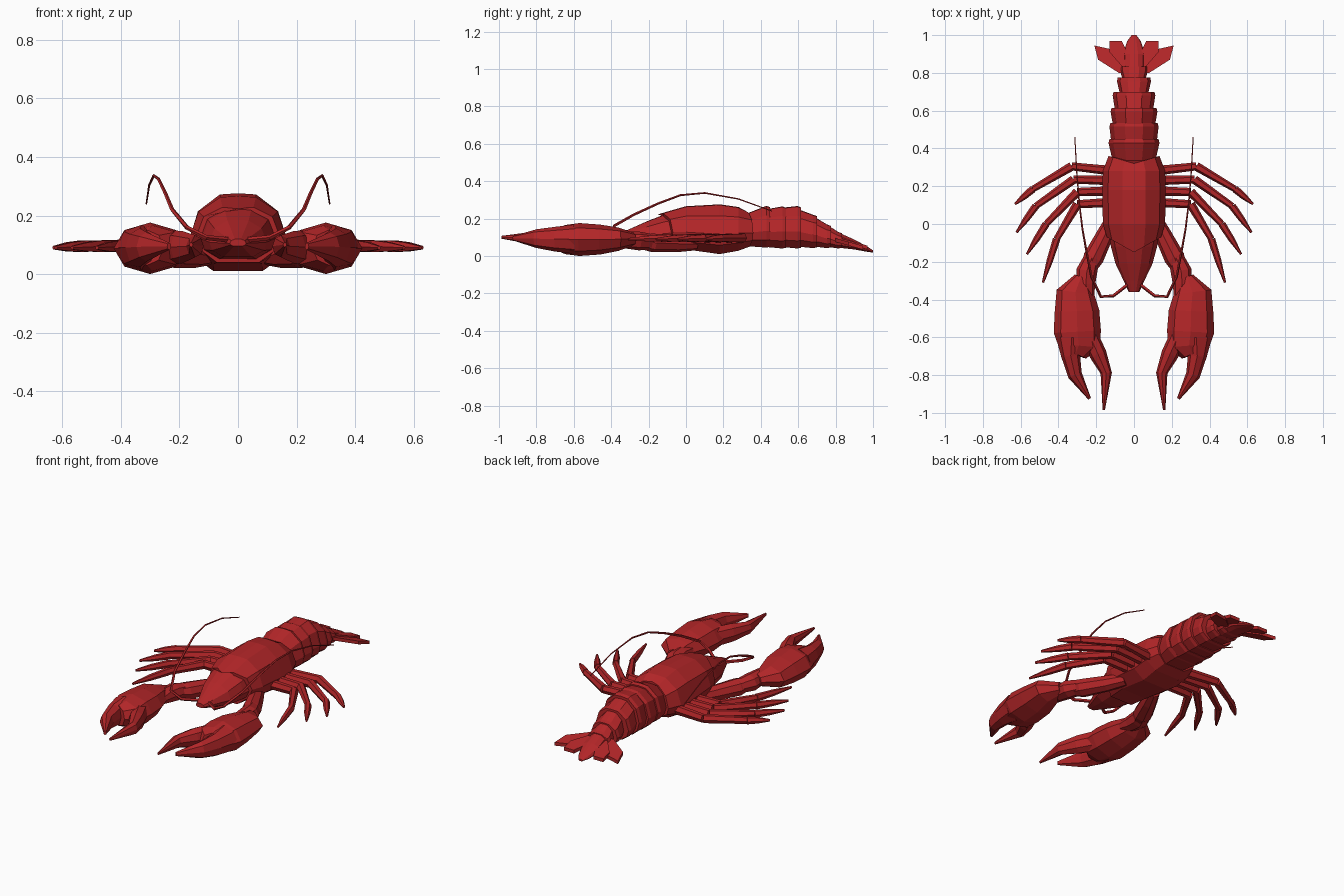
import bpy, bmesh, math
from mathutils import Vector

red = bpy.data.materials.new("shell_red")
red.diffuse_color = (0.45, 0.019, 0.021, 1)


def finish(name, bm, mirror=False):
    bmesh.ops.recalc_face_normals(bm, faces=bm.faces)
    me = bpy.data.meshes.new(name)
    bm.to_mesh(me)
    bm.free()
    ob = bpy.data.objects.new(name, me)
    bpy.context.collection.objects.link(ob)
    me.materials.append(red)
    if mirror:
        ob.modifiers.new("Mirror", 'MIRROR')
    return ob


def loft(name, rings, mirror=False):
    """Skin a list of rings and cap both ends."""
    bm = bmesh.new()
    vs = [[bm.verts.new(p) for p in r] for r in rings]
    n = len(vs[0])
    for a, b in zip(vs, vs[1:]):
        for i in range(n):
            j = (i + 1) % n
            bm.faces.new((a[i], a[j], b[j], b[i]))
    bm.faces.new(vs[0])
    bm.faces.new(vs[-1])
    return finish(name, bm, mirror)


# Half cross-section of the body: width fraction, height fraction
HALF = [(0, 1), (.37, .985), (.82, .77), (1, .4), (.9, .18), (.5, 0)]


def body_ring(y, w, top, bot, lean=0, drop=0):
    pts = HALF + [(-x, z) for x, z in reversed(HALF[1:])]
    return [(x * w, y - lean * (1 - abs(x)), bot + z * (top - bot) - drop * (1 - abs(x)))
            for x, z in pts]


def limb(name, path, sides=6, mirror=True):
    """Tapered tube; path rows are x, y, z, half width, half height."""
    c = [Vector(p[:3]) for p in path]
    rings = []
    for i, p in enumerate(path):
        t = (c[min(i + 1, len(c) - 1)] - c[max(i - 1, 0)]).normalized()
        side = t.cross(Vector((0, 0, 1))).normalized()
        up = side.cross(t)
        rings.append([c[i] + side * p[3] * math.cos(a) + up * p[4] * math.sin(a)
                      for a in (math.tau * k / sides for k in range(sides))])
    return loft(name, rings, mirror)


# Carapace and pointed head
loft("carapace", [body_ring(*r) for r in (
    (.36, .135, .235, .05, .04), (.28, .165, .262, .028), (.18, .167, .276, .01),
    (0, .165, .266, .035), (-.07, .143, .245, .05, .08, .022))])
loft("head", [body_ring(*r) for r in (
    (-.04, .135, .24, .05), (-.12, .122, .22, .052), (-.21, .098, .185, .058),
    (-.30, .055, .145, .08), (-.36, .028, .12, .095))])

# Overlapping tail segments: y0, y1, w0, w1, top0, top1, bottom
SEGS = [(.32, .45, .11, .135, .225, .265, .045),
        (.43, .535, .12, .13, .25, .262, .04),
        (.515, .615, .11, .124, .258, .264, .04),
        (.60, .70, .10, .113, .25, .217, .042),
        (.69, .775, .075, .09, .207, .165, .042),
        (.765, .835, .06, .075, .16, .125, .04)]
for i, (y0, y1, w0, w1, t0, t1, b) in enumerate(SEGS):
    loft(f"tail_segment_{i + 1}", [body_ring(y0, w0, t0, b + .008),
                                   body_ring(y1 - .02, w1, t1 + .003, b),
                                   body_ring(y1, w1 * .96, t1 - .004, b + .004)])
loft("tail_end", [body_ring(*r) for r in (
    (.81, .055, .128, .045), (.90, .06, .088, .035), (.97, .035, .05, .022),
    (1.0, .012, .03, .018))])


# Tail fan plates, sloping down to the back
def fan(name, outline, z_off):
    rings = []
    for dz in (-.01, .01):
        rings.append([(x, y, .085 - (y - .8) * .28 + z_off + dz) for x, y in outline])
    loft(name, rings, True)


fan("outer_fan", [(.04, .80), (.08, .80), (.19, .87), (.21, .945), (.12, .925), (.05, .86)], 0)
fan("inner_fan", [(.03, .82), (.06, .83), (.13, .91), (.13, .97), (.065, .97), (.04, .92)], .008)

# Walking legs: hip, knee, ankle and tip in plan
LEGS = [((.10, .28), (.33, .305), (.535, .185), (.63, .105)),
        ((.10, .23), (.32, .235), (.52, .095), (.622, -.045)),
        ((.10, .175), (.30, .17), (.465, 0), (.567, -.16)),
        ((.10, .115), (.30, .105), (.41, -.08), (.482, -.31))]
for i, (a, b, c, d) in enumerate(LEGS):
    limb(f"leg_{i + 1}_upper", [(*a, .092, .026, .03), (*b, .097, .021, .025)])
    limb(f"leg_{i + 1}_middle", [(*b, .097, .024, .026), (*c, .095, .017, .021)])
    m = [(c[k] + d[k]) / 2 for k in (0, 1)]
    limb(f"leg_{i + 1}_tip", [(*c, .095, .02, .023), (*m, .093, .017, .018),
                              (*d, .09, .006, .007)])

# Claw arms
limb("arm_lower", [(.10, .05, .065, .035, .035), (.15, -.05, .065, .045, .045),
                   (.215, -.18, .07, .055, .05), (.235, -.23, .075, .04, .04)], 8)
limb("arm_wrist", [(.22, -.17, .075, .04, .04), (.25, -.25, .08, .056, .05),
                   (.255, -.32, .085, .05, .045), (.24, -.385, .088, .03, .03)], 8)

# Claws: palm, fixed finger and movable finger
limb("claw_palm", [(.28, -.28, .09, .035, .035), (.31, -.36, .09, .10, .062),
                   (.302, -.46, .088, .118, .08), (.30, -.57, .088, .125, .088),
                   (.292, -.645, .088, .112, .078), (.31, -.69, .09, .06, .06)], 8)
limb("fixed_finger", [(.33, -.60, .09, .085, .078), (.335, -.70, .09, .05, .066),
                      (.312, -.80, .093, .038, .05), (.235, -.925, .095, .008, .012)], 8)
limb("movable_finger", [(.235, -.59, .09, .045, .06), (.19, -.69, .092, .046, .055),
                        (.147, -.79, .095, .03, .038), (.16, -.985, .1, .006, .008)], 8)

# Long swept-back feelers
FEELER = [(.02, -.31, .115), (.11, -.38, .125), (.175, -.385, .16), (.225, -.28, .22),
          (.25, -.15, .28), (.272, -.03, .325), (.288, .1, .337), (.303, .28, .305),
          (.313, .46, .24)]
limb("feeler", [(*p, .010 - .0009 * i, .010 - .0009 * i) for i, p in enumerate(FEELER)], 5)
